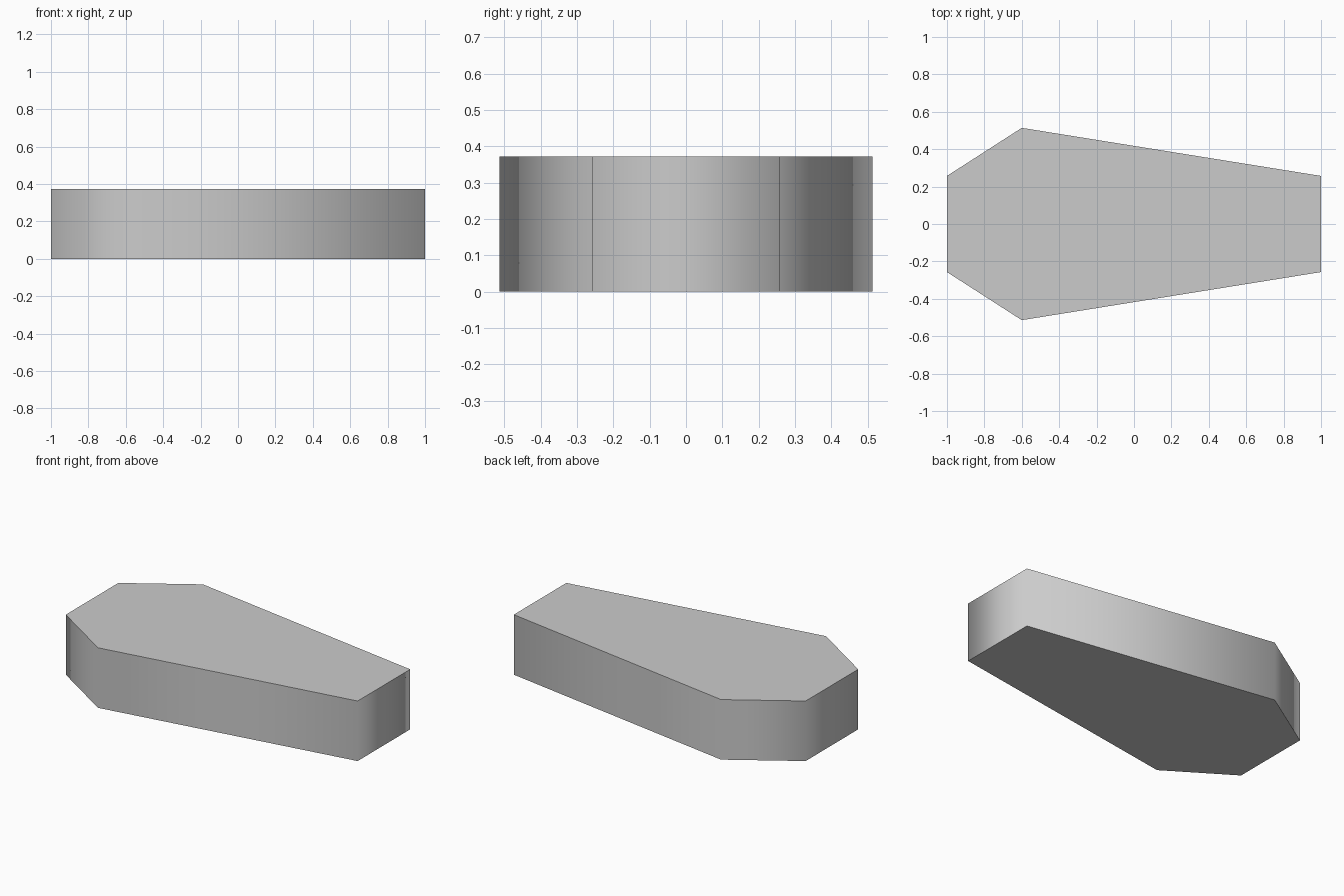
import bpy
import bmesh
import math

# Remove the default cube
cube = bpy.data.objects.get("Cube")
if cube:
    bpy.data.objects.remove(cube, do_unlink=True)

HEIGHT = 0.372

# Single plain colour
grey = bpy.data.materials.new("light grey")
grey.use_nodes = True
colour = (0.6, 0.6, 0.6, 1.0)
grey.diffuse_color = colour
grey.node_tree.nodes["Principled BSDF"].inputs["Base Color"].default_value = colour

# Six-sided tapered outline: one half, mirrored across the long axis
half = [(-1.0, 0.257), (-0.6, 0.514), (1.0, 0.257)]
outline = [(x, -y) for x, y in half] + [(x, y) for x, y in reversed(half)]

# Extrude the outline into a solid box
bm = bmesh.new()
base = bm.faces.new([bm.verts.new((x, y, 0)) for x, y in outline])
result = bmesh.ops.extrude_face_region(bm, geom=[base], use_keep_orig=True)
top = [v for v in result["geom"] if isinstance(v, bmesh.types.BMVert)]
bmesh.ops.translate(bm, verts=top, vec=(0, 0, HEIGHT))
bmesh.ops.recalc_face_normals(bm, faces=bm.faces)

mesh = bpy.data.meshes.new("tapered_box")
bm.to_mesh(mesh)
bm.free()
mesh.materials.append(grey)
box = bpy.data.objects.new("tapered_box", mesh)
bpy.context.collection.objects.link(box)

# Walls shade smoothly into each other, rims stay sharp
bpy.ops.object.select_all(action="DESELECT")
box.select_set(True)
bpy.context.view_layer.objects.active = box
bpy.ops.object.shade_smooth_by_angle(angle=math.radians(85))
